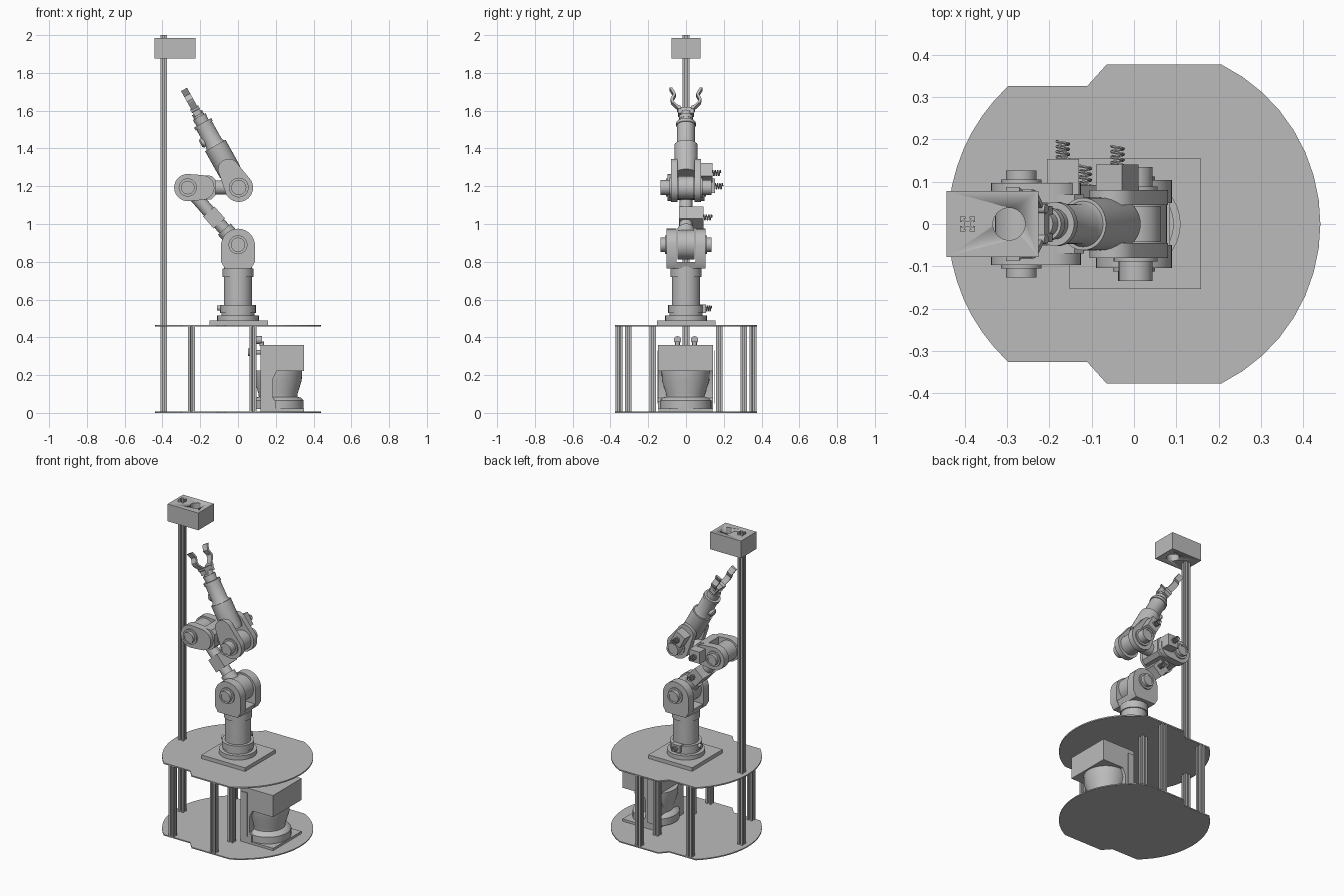
import bpy, bmesh, math
from mathutils import Vector as V

if "Cube" in bpy.data.objects:
    bpy.data.objects.remove(bpy.data.objects["Cube"])

X, Y, Z = V((1, 0, 0)), V((0, 1, 0)), V((0, 0, 1))
O = V((0, 0, 0))
grey = bpy.data.materials.new("plain grey")
grey.diffuse_color = (0.5, 0.5, 0.5, 1)
grey.use_nodes = True
grey.node_tree.nodes["Principled BSDF"].inputs["Base Color"].default_value = grey.diffuse_color


def finish(bm, name):
    bmesh.ops.recalc_face_normals(bm, faces=bm.faces)
    for f in bm.faces:
        f.smooth = True
    for e in bm.edges:
        e.smooth = e.calc_face_angle(0) < 0.6
    me = bpy.data.meshes.new(name)
    bm.to_mesh(me)
    bm.free()
    me.materials.append(grey)
    ob = bpy.data.objects.new(name, me)
    bpy.context.collection.objects.link(ob)
    return ob


def prism(name, pts, a, b, o=O, u=X, v=Z, w=Y):
    """Outline pts in the (u, v) plane at o, extruded from a to b along w."""
    bm = bmesh.new()
    lo, hi = [[bm.verts.new(o + u * p + v * q + w * h) for p, q in pts] for h in (a, b)]
    n = len(pts)
    bm.faces.new(lo)
    bm.faces.new(hi)
    for i in range(n):
        j = (i + 1) % n
        bm.faces.new((lo[i], lo[j], hi[j], hi[i]))
    return finish(bm, name)


def box(name, x0, x1, y0, y1, z0, z1, **k):
    return prism(name, [(x0, z0), (x1, z0), (x1, z1), (x0, z1)], y0, y1, **k)


def lathe(name, prof, o=O, axis=Z, n=32):
    """Profile of (distance along axis, radius) turned about the axis."""
    bm = bmesh.new()
    a = axis.normalized()
    s = Y if abs(a.y) < 0.9 else X
    s = (s - a * s.dot(a)).normalized()
    t = a.cross(s)
    ang = [2 * math.pi * i / n for i in range(n)]
    rings = [[bm.verts.new(o + a * h + (s * math.cos(g) + t * math.sin(g)) * r) for g in ang]
             for h, r in prof]
    bm.faces.new(rings[0])
    bm.faces.new(rings[-1])
    for A, B in zip(rings, rings[1:]):
        for i in range(n):
            j = (i + 1) % n
            bm.faces.new((A[i], A[j], B[j], B[i]))
    return finish(bm, name)


def coil(name, o, length, R=0.013, r=0.0035, turns=3.5):
    """Cable spring running along +y from o."""
    bm = bmesh.new()
    rings = []
    steps = int(turns * 14)
    for i in range(steps + 1):
        g = 2 * math.pi * turns * i / steps
        rad = X * math.cos(g) + Z * math.sin(g)
        c = o + Y * length * i / steps
        rings.append([bm.verts.new(c + rad * (R + r * math.cos(b)) + Y * r * math.sin(b))
                      for b in [k * math.pi / 3 for k in range(6)]])
    bm.faces.new(rings[0])
    bm.faces.new(rings[-1])
    for A, B in zip(rings, rings[1:]):
        for k in range(6):
            bm.faces.new((A[k], A[(k + 1) % 6], B[(k + 1) % 6], B[k]))
    return finish(bm, name)


def capsule(L, r0, r1, n=14):
    """Rounded bar outline from 0 to L with end radii r0 and r1."""
    a = [math.pi / 2 + math.pi * i / n for i in range(n + 1)]
    return ([(r0 * math.cos(g), r0 * math.sin(g)) for g in a] +
            [(L - r1 * math.cos(g), -r1 * math.sin(g)) for g in a])


# two deck plates
def arc(cx, px, py, r, flip, n=16):
    t = math.atan2(py, abs(px - cx))
    return [(cx + flip * r * math.cos(t - 2 * t * i / n), flip * r * math.sin(-t + 2 * t * i / n))
            for i in range(n + 1)]


deck = (arc(0.02, 0.207, 0.376, 0.42, 1) + [(-0.065, 0.376), (-0.11, 0.326)] +
        arc(0.005, -0.298, 0.326, 0.444, -1) + [(-0.11, -0.326), (-0.065, -0.376)])
prism("lower_deck", deck, 0, 0.007, v=Y, w=Z)
prism("upper_deck", deck, 0.457, 0.465, v=Y, w=Z)

# slotted aluminium posts and the tall mast
h = 0.018
side = [(h, -h), (h, -0.005), (h - 0.005, -0.005), (h - 0.005, -0.009), (h - 0.011, -0.004),
        (h - 0.011, 0.004), (h - 0.005, 0.009), (h - 0.005, 0.005), (h, 0.005)]
slotted = []
for c, s in ((1, 0), (0, 1), (-1, 0), (0, -1)):
    slotted += [(c * x - s * y, s * x + c * y) for x, y in side]
for sy in (-1, 1):
    for px, py in ((-0.246, 0.306), (0.08, 0.355), (0.08, 0.176)):
        prism("deck_post", slotted, 0.007, 0.457, o=V((px, sy * py, 0)), v=Y, w=Z)
prism("mast", slotted, 0.007, 2.0, o=V((-0.393, 0, 0)), v=Y, w=Z)

# sensor box on the mast with a round hole through it
head = box("mast_box", -0.443, -0.226, -0.078, 0.078, 1.875, 1.985)
cut = lathe("hole_cutter", [(1.8, 0.038), (2.05, 0.038)], o=V((-0.295, 0, 0)))
cut.hide_render = True
cut.hide_viewport = True
m = head.modifiers.new("hole", "BOOLEAN")
m.operation = "DIFFERENCE"
m.object = cut
m.solver = "EXACT"

# laser scanner between the decks
box("scanner_head", 0.119, 0.35, -0.147, 0.143, 0.222, 0.36)
cheek = [(0.119, 0.02), (0.2, 0.02), (0.2, 0.06), (0.185, 0.08), (0.185, 0.18), (0.205, 0.222), (0.119, 0.222)]
prism("scanner_back", cheek, -0.147, 0.143)
box("scanner_foot", 0.119, 0.35, -0.145, 0.141, 0.007, 0.022)
lathe("scanner_window", [(0.02, 0.136), (0.065, 0.136), (0.08, 0.122), (0.085, 0.102), (0.1, 0.103),
                         (0.17, 0.125), (0.225, 0.128)], o=V((0.212, -0.002, 0)), n=40)
for sy in (-1, 1):
    box("scanner_bracket", 0.125, 0.17, sy * 0.149 - 0.002, sy * 0.149 + 0.002, 0.05, 0.33)
    lathe("scanner_plug", [(0, 0.012), (0.045, 0.012), (0.05, 0.02), (0.065, 0.02)],
          o=V((0.119, sy * 0.045, 0.32)), axis=-X, n=16)
    lathe("scanner_top_plug", [(0, 0.012), (0.022, 0.012)], o=V((0.125, sy * 0.045, 0.355)), n=16)
    lathe("scanner_top_knob", [(-0.014, 0.02), (0.014, 0.02)], o=V((0.112, sy * 0.045, 0.386)), axis=X, n=16)

# arm pedestal
box("arm_base_plate", -0.152, 0.158, -0.153, 0.155, 0.465, 0.488)
lathe("arm_column", [(0.488, 0.11), (0.515, 0.11), (0.515, 0.088), (0.53, 0.088), (0.53, 0.094), (0.57, 0.094),
                     (0.57, 0.075), (0.72, 0.075), (0.72, 0.082), (0.765, 0.082), (0.765, 0.075), (0.785, 0.075)])
lathe("base_plug", [(0.07, 0.014), (0.112, 0.014)], o=V((0, 0, 0.555)), axis=-X, n=16)
box("base_plug_block", -0.03, 0.03, 0.07, 0.105, 0.53, 0.575)
coil("base_spring", V((0, 0.1, 0.553)), 0.035)

# shoulder fork
ear = [(-0.07, 0.765), (0.07, 0.765), (0.09, 0.8)] + \
      [(0.09 * math.cos(i * math.pi / 16), 0.885 + 0.09 * math.sin(i * math.pi / 16)) for i in range(17)] + \
      [(-0.09, 0.8)]
for sy in (-1, 1):
    prism("shoulder_ear", ear, sy * 0.05, sy * 0.104)
prism("shoulder_bridge", [(-0.07, 0.765), (0.07, 0.765), (0.085, 0.8), (-0.085, 0.8)], -0.06, 0.06)


def hub(name, o, inner, outer, r):
    """Stepped bearing caps on both sides of a joint."""
    for sy in (-1, 1):
        lathe(name, [(inner - 0.01, r + 0.012), (inner + 0.008, r + 0.012), (inner + 0.008, r),
                     (outer, r), (outer, r * 0.7), (outer - 0.004, r * 0.7)], o=o, axis=Y * sy, n=28)


S, E, F = V((0, 0, 0.89)), V((-0.266, 0, 1.193)), V((0.004, 0, 1.193))
hub("shoulder_cap", S, 0.104, 0.135, 0.038)

# upper arm from shoulder to elbow
d1 = (E - S).normalized()
p1 = V((d1.z, 0, -d1.x))
L1 = (E - S).length
lathe("upper_arm_shoulder_drum", [(-0.045, 0.078), (0.045, 0.078)], o=S, axis=Y)
lathe("upper_arm_tube", [(0.05, 0.045), (0.11, 0.045), (0.11, 0.034), (L1 - 0.03, 0.034)], o=S, axis=d1)
box("upper_arm_motor", 0.15, 0.235, -0.036, 0.092, -0.04, 0.04, o=S, u=d1, v=p1)
coil("upper_arm_spring", V((-0.115, 0.09, 1.035)), 0.048)
lathe("upper_arm_elbow_drum", [(-0.048, 0.062), (0.048, 0.062)], o=E, axis=Y)

# middle arm, elbow fork to second joint
for sy in (-1, 1):
    prism("elbow_cheek", capsule(0.075, 0.072, 0.066), sy * 0.05, sy * 0.097, o=E)
hub("elbow_cap", E, 0.097, 0.126, 0.036)
prism("elbow_bridge", [(0.07, -0.066), (0.125, -0.062), (0.148, -0.04), (0.148, 0.04), (0.125, 0.062), (0.07, 0.066)],
      -0.07, 0.07, o=E)
lathe("middle_arm_tube", [(0.1, 0.038), (0.25, 0.038)], o=E, axis=X)
box("middle_arm_motor", -0.205, -0.13, 0.06, 0.154, 1.165, 1.24)
coil("middle_arm_spring", V((-0.168, 0.152, 1.2)), 0.043, R=0.014)
lathe("middle_arm_drum", [(-0.042, 0.06), (0.042, 0.06)], o=F, axis=Y)

# forearm fork and stepped forearm
d = V((-0.487, 0, 0.873)).normalized()
p = V((d.z, 0, -d.x))
for sy in (-1, 1):
    prism("forearm_cheek", capsule(0.11, 0.076, 0.056), sy * 0.045, sy * 0.08, o=F, u=d, v=p)
hub("forearm_cap", F, 0.08, 0.134, 0.04)
lathe("forearm", [(0.08, 0.058), (0.1, 0.062), (0.255, 0.062), (0.255, 0.054), (0.27, 0.047), (0.375, 0.047),
                  (0.375, 0.052), (0.392, 0.052), (0.392, 0.036), (0.42, 0.036)], o=F, axis=d)
box("forearm_motor", 0.05, 0.13, 0.05, 0.14, -0.035, 0.035, o=F, u=d, v=p)
coil("forearm_spring", F + d * 0.088 + Y * 0.138, 0.046, R=0.014)
lathe("wrist_knob", [(0.02, 0.026), (0.056, 0.026), (0.064, 0.018)], o=F + d * 0.3, axis=-p, n=20)

# wrist and gripper
lathe("wrist", [(0.41, 0.038), (0.43, 0.038), (0.43, 0.03), (0.455, 0.03)], o=F, axis=d, n=24)
box("gripper_palm", 0.44, 0.478, -0.042, 0.042, -0.02, 0.02, o=F, u=d, v=p)
path = [(0.44, 0.026), (0.475, 0.034), (0.512, 0.07), (0.53, 0.074), (0.56, 0.06), (0.595, 0.079)]
for sy in (-1, 1):
    pts = [(t, sy * (y - 0.007)) for t, y in path] + [(t, sy * (y + 0.008)) for t, y in reversed(path)]
    prism("gripper_finger", pts, -0.018, 0.018, o=F, u=d, v=Y, w=p)
    lathe("finger_pivot", [(-0.024, 0.011), (0.024, 0.011)], o=F + d * 0.475 + Y * sy * 0.036, axis=p, n=16)
